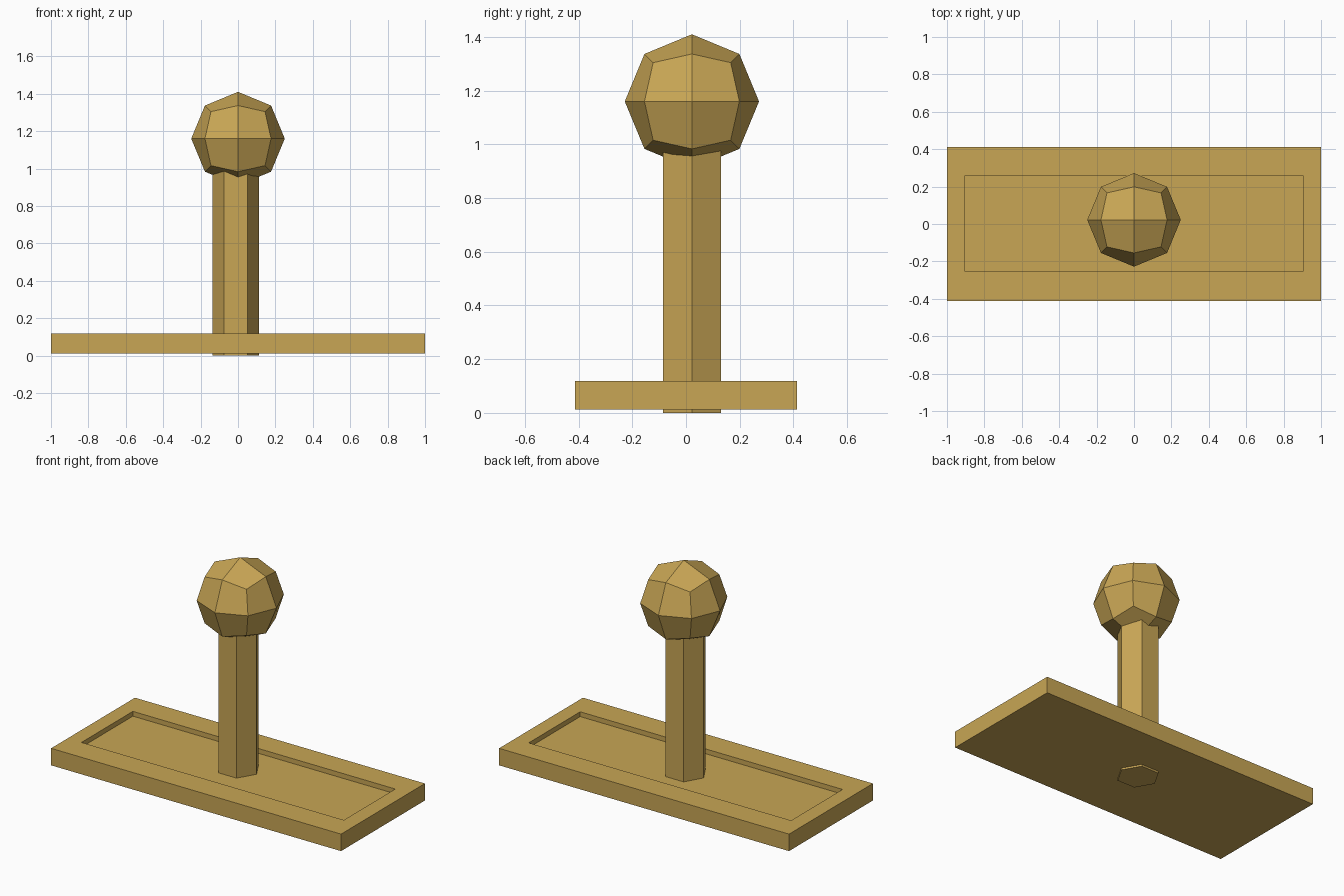
import bpy, bmesh
from mathutils import Matrix, Vector

if "Cube" in bpy.data.objects:
    bpy.data.objects.remove(bpy.data.objects["Cube"])


def add_object(name, bm):
    bmesh.ops.recalc_face_normals(bm, faces=bm.faces)
    mesh = bpy.data.meshes.new(name)
    bm.to_mesh(mesh)
    bm.free()
    obj = bpy.data.objects.new(name, mesh)
    bpy.context.collection.objects.link(obj)
    mat = bpy.data.materials.get("brass") or bpy.data.materials.new("brass")
    mat.diffuse_color = (0.58, 0.38, 0.09, 1)
    mat.use_nodes = True
    mat.node_tree.nodes["Principled BSDF"].inputs["Base Color"].default_value = mat.diffuse_color
    mesh.materials.append(mat)
    return obj


# Base plate with a shallow rectangular recess in its top
bm = bmesh.new()
bmesh.ops.create_cube(bm, size=1, matrix=Matrix.Translation((0, 0, 0.065))
                      @ Matrix.Diagonal((2, 0.826, 0.106, 1)))
top = max(bm.faces, key=lambda f: f.calc_center_median().z)
bmesh.ops.inset_region(bm, faces=[top], thickness=0.1)
for v in top.verts:
    v.co.x = 0.905 if v.co.x > 0 else -0.905
    v.co.y = 0.257 if v.co.y > 0 else -0.25
floor = bmesh.ops.extrude_discrete_faces(bm, faces=[top])["faces"][0]
bmesh.ops.translate(bm, verts=floor.verts, vec=(0, 0, -0.03))
add_object("base_plate", bm)

# Six-sided post, running through the plate and into the ball
bm = bmesh.new()
bmesh.ops.create_cone(bm, cap_ends=True, segments=6, radius1=0.125, radius2=0.125,
                      depth=1.0, matrix=Matrix.Translation((-0.012, 0.022, 0.5)))
# Put two corners on the x axis
if max(v.co.x for v in bm.verts) < 0.108:
    bmesh.ops.rotate(bm, verts=bm.verts, cent=(-0.012, 0.022, 0),
                     matrix=Matrix.Rotation(0.5235988, 3, 'Z'))
add_object("post", bm)

# Ball: a once-divided cube pushed out to a sphere
bm = bmesh.new()
bmesh.ops.create_cube(bm, size=1)
bmesh.ops.subdivide_edges(bm, edges=bm.edges, cuts=1, use_grid_fill=True)
for v in bm.verts:
    v.co = v.co.normalized() * 0.25 + Vector((0, 0.022, 1.16))
add_object("ball_knob", bm)
